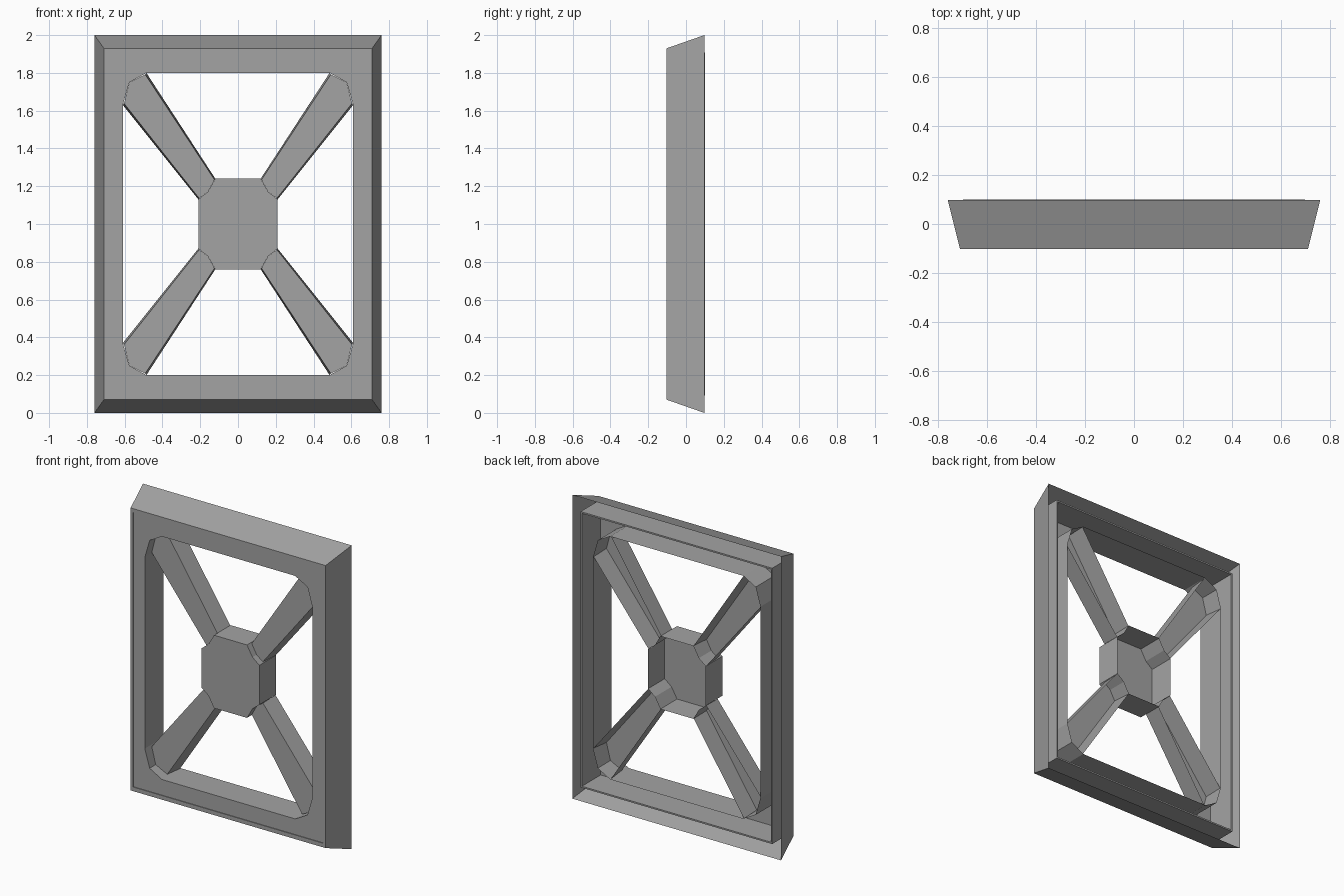
import bpy, bmesh

if "Cube" in bpy.data.objects:
    bpy.data.objects.remove(bpy.data.objects["Cube"])

grey = bpy.data.materials.new("dark_grey")
grey.diffuse_color = (0.37, 0.37, 0.37, 1)
grey.use_nodes = True
grey.node_tree.nodes["Principled BSDF"].inputs["Base Color"].default_value = grey.diffuse_color


def finish(name, bm):
    bmesh.ops.recalc_face_normals(bm, faces=bm.faces)
    mesh = bpy.data.meshes.new(name)
    bm.to_mesh(mesh)
    bm.free()
    mesh.materials.append(grey)
    ob = bpy.data.objects.new(name, mesh)
    ob.location = (0, 0, 1)          # all parts are centred on mid height
    bpy.context.collection.objects.link(ob)
    return ob


def loop(bm, pts, y):
    return [bm.verts.new((x, y, z)) for x, z in pts]


def bridge(bm, a, b):
    n = len(a)
    for i in range(n):
        bm.faces.new((a[i], a[(i + 1) % n], b[(i + 1) % n], b[i]))


def rect(w, h):
    return [(w, -h), (w, h), (-w, h), (-w, -h)]


def four_way(q):
    """Mirror a quarter outline (ordered from side to top) into a closed loop."""
    return (q + [(-x, z) for x, z in reversed(q)]
            + [(-x, -z) for x, z in q] + [(x, -z) for x, z in reversed(q)])


def loop_edges(bm, vs):
    out = []
    for i in range(len(vs)):
        pair = (vs[i], vs[(i + 1) % len(vs)])
        out.append(bm.edges.get(pair) or bm.edges.new(pair))
    return out


frame_corner = [(0.61, 0.63), (0.575, 0.75), (0.485, 0.80)]
hub_corner = [(0.21, 0.13), (0.16, 0.17), (0.12, 0.24)]

# Outer frame: sloped walls, front rim with a shallow step, front plate with a
# cut-corner opening, hollow back
bm = bmesh.new()
back = loop(bm, rect(0.76, 1.0), 0.097)
front = loop(bm, rect(0.71, 0.93), -0.103)
step_out = loop(bm, rect(0.693, 0.903), -0.103)
step_in = loop(bm, rect(0.693, 0.903), -0.098)
hole_front = loop(bm, four_way(frame_corner), -0.098)
hole_back = loop(bm, four_way(frame_corner), 0.097)
for a, b in ((back, front), (front, step_out), (step_out, step_in),
             (hole_front, hole_back)):
    bridge(bm, a, b)
bmesh.ops.triangle_fill(bm, use_beauty=True,
                        edges=loop_edges(bm, step_in) + loop_edges(bm, hole_front))
# merge the triangulated plate back into large flat faces
bmesh.ops.dissolve_limit(bm, angle_limit=0.001, verts=bm.verts, edges=bm.edges)
finish("outer_frame", bm)

# Thin inner rib standing in the hollow back of the frame
bm = bmesh.new()
rings = [loop(bm, rect(w, h), y) for w, h, y in
         ((0.698, 0.908, -0.095), (0.698, 0.908, 0.1),
          (0.688, 0.898, 0.1), (0.688, 0.898, -0.095))]
for i in range(3):
    bridge(bm, rings[i], rings[i + 1])
finish("inner_rib", bm)

# Central hub: closed front, hollow back, notched corners
bm = bmesh.new()
a, b = loop(bm, four_way(hub_corner), -0.078), loop(bm, four_way(hub_corner), 0.095)
bridge(bm, a, b)
bm.faces.new(a)
finish("center_hub", bm)

# Diagonal brace: channel with a recessed front face and two side walls,
# mirrored to all four corners
bm = bmesh.new()
h, f = hub_corner, frame_corner


def mix(p, q, t):
    return (p[0] + (q[0] - p[0]) * t, p[1] + (q[1] - p[1]) * t)


T = 0.05                              # front face is slightly narrower
face = [mix(h[0], h[2], T), h[1], mix(h[2], h[0], T),
        mix(f[2], f[0], T), f[1], mix(f[0], f[2], T)]
fv = loop(bm, face, -0.035)
bv = loop(bm, [h[0], h[2], f[2], f[0]], 0.09)
bm.faces.new(fv)
bm.faces.new((fv[5], fv[0], bv[0], bv[3]))
bm.faces.new((fv[2], fv[3], bv[2], bv[1]))
brace = finish("diagonal_braces", bm)
mirror = brace.modifiers.new("mirror", 'MIRROR')
mirror.use_axis = (True, False, True)
mirror.use_mirror_merge = False
